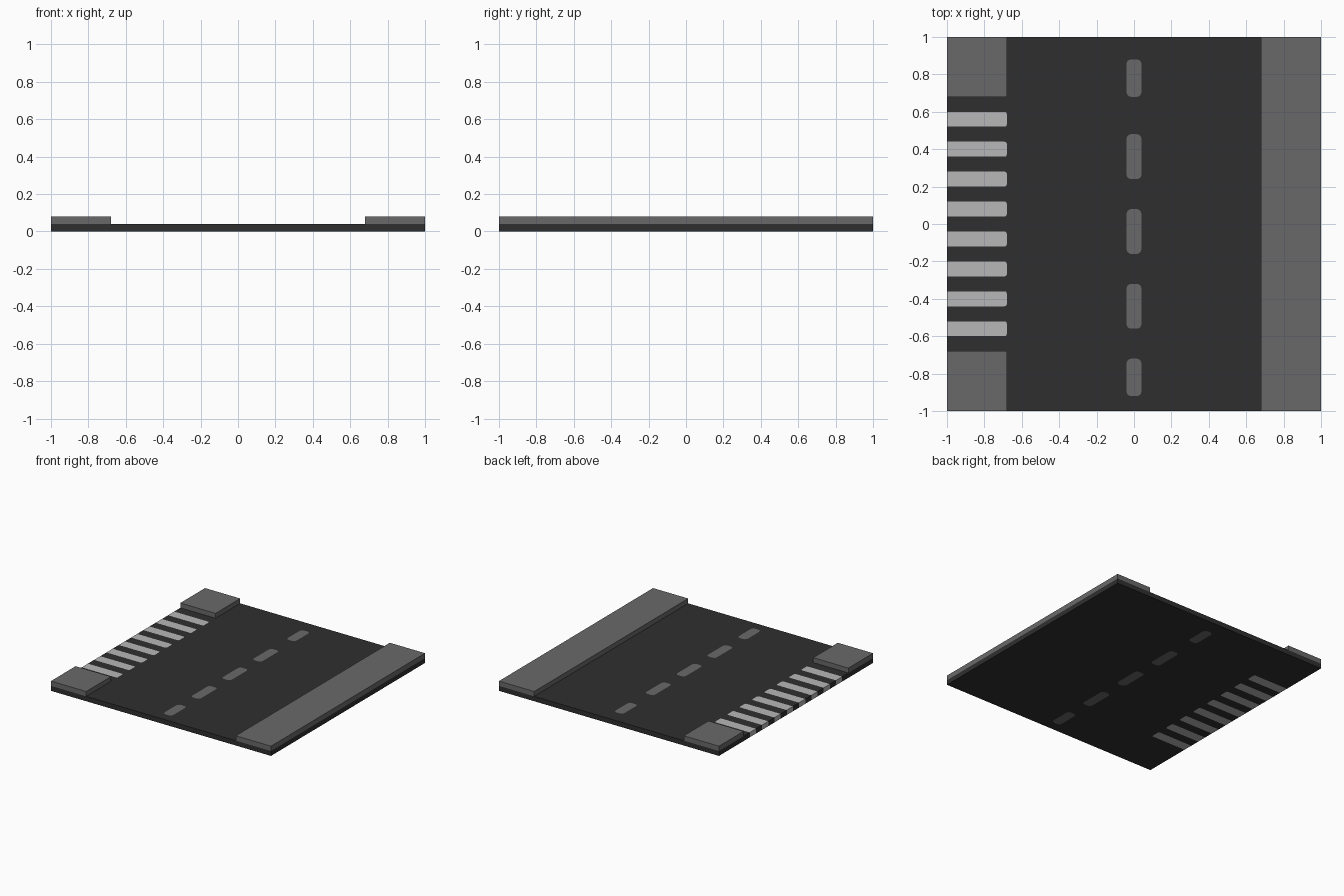
import bpy, bmesh, math

if "Cube" in bpy.data.objects:
    bpy.data.objects.remove(bpy.data.objects["Cube"])

def material(name, srgb):
    v = ((srgb / 255 + 0.055) / 1.055) ** 2.4
    m = bpy.data.materials.new(name)
    m.diffuse_color = (v, v, v, 1)
    m.use_nodes = True
    m.node_tree.nodes["Principled BSDF"].inputs["Base Color"].default_value = m.diffuse_color
    return m

ASPHALT = material("asphalt", 47)
PAVEMENT = material("pavement grey", 105)
PAINT = material("pale paint", 183)
ROAD_H, WALK_H = 0.04, 0.08

def outline(x0, x1, y0, y1, r_left, r_right, steps=3):
    """Rectangle outline with optional rounded corners on each end."""
    pts = []
    for cx, cy, r, a0 in ((x1, y1, r_right, 0), (x0, y1, r_left, 90),
                          (x0, y0, r_left, 180), (x1, y0, r_right, 270)):
        ox = cx - r if cx == x1 else cx + r
        oy = cy - r if cy == y1 else cy + r
        for i in range(steps + 1 if r else 1):
            a = math.radians(a0 + 90 * i / steps)
            pts.append((ox + r * math.cos(a), oy + r * math.sin(a)))
    return pts

def prisms(name, outlines, z0, z1, mat):
    """One object holding an upright prism for every outline."""
    bm = bmesh.new()
    for pts in outlines:
        low = [bm.verts.new((x, y, z0)) for x, y in pts]
        top = [bm.verts.new((x, y, z1)) for x, y in pts]
        bm.faces.new(low[::-1])
        bm.faces.new(top)
        n = len(pts)
        for i in range(n):
            j = (i + 1) % n
            bm.faces.new((low[i], low[j], top[j], top[i]))
    mesh = bpy.data.meshes.new(name)
    bm.to_mesh(mesh)
    bm.free()
    mesh.materials.append(mat)
    ob = bpy.data.objects.new(name, mesh)
    bpy.context.collection.objects.link(ob)
    return ob

# Layout of the inlaid markings
dash_spans = [(0.68, 0.88), (0.24, 0.48), (-0.16, 0.08), (-0.56, -0.32), (-0.92, -0.72)]
dashes = [outline(-0.04, 0.04, a, b, 0.025, 0.025) for a, b in dash_spans]
stripe_ys = [-0.56 + 0.16 * i for i in range(8)]

def stripes(x0):
    return [outline(x0, -0.68, y - 0.04, y + 0.04, 0, 0.012) for y in stripe_ys]

# Road slab with slots cut right through for the markings
road = prisms("road_slab", [outline(-1, 1, -1, 1, 0, 0)], 0, ROAD_H, ASPHALT)
cutter = prisms("marking_cutter", dashes + stripes(-1.1), -0.1, 0.2, ASPHALT)
cutter.hide_render = True
mod = road.modifiers.new("slots", 'BOOLEAN')
mod.operation, mod.solver, mod.object = 'DIFFERENCE', 'EXACT', cutter
deps = bpy.context.evaluated_depsgraph_get()
cut_mesh = bpy.data.meshes.new_from_object(road.evaluated_get(deps))
road.modifiers.clear()
road.data = cut_mesh
bpy.data.objects.remove(cutter)

# Flush markings filling the slots
prisms("centre_dashes", dashes, 0, ROAD_H, PAVEMENT)
prisms("crossing_stripes", stripes(-1), 0, ROAD_H, PAINT)

# Raised pavements: one full length, two corner pieces beside the crossing
prisms("right_pavement", [outline(0.68, 1, -1, 1, 0, 0)], ROAD_H, WALK_H, PAVEMENT)
for name, y in (("front_left_pavement", -1), ("back_left_pavement", 0.68)):
    prisms(name, [outline(-1, -0.68, y, y + 0.32, 0, 0)], ROAD_H, WALK_H, PAVEMENT)
